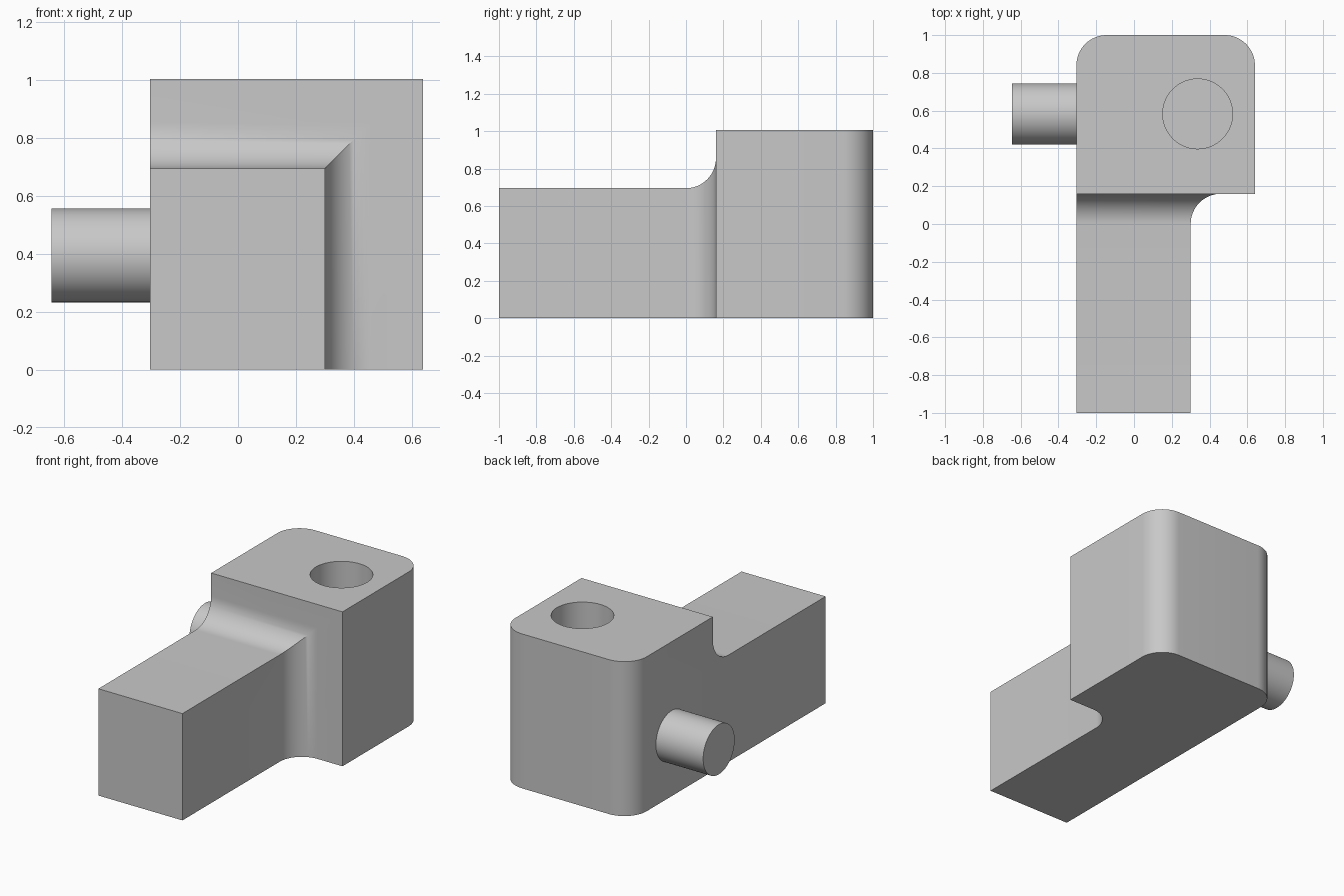
import bpy, bmesh
from math import pi, sin, cos, radians
from mathutils import Matrix, Vector

cube = bpy.data.objects.get("Cube")
if cube:
    bpy.data.objects.remove(cube, do_unlink=True)

# Main sizes
LEFT, RIGHT, ARM = 0.64, -0.305, 0.30
STEP, ARM_TOP, TOP, R = 0.16, 0.695, 1.005, 0.16

grey = bpy.data.materials.new("plain grey")
grey.use_nodes = True
colour = (0.58, 0.58, 0.58, 1)
grey.diffuse_color = colour
grey.node_tree.nodes["Principled BSDF"].inputs["Base Color"].default_value = colour


def make_object(name, bm):
    bmesh.ops.recalc_face_normals(bm, faces=bm.faces)
    mesh = bpy.data.meshes.new(name)
    bm.to_mesh(mesh)
    bm.free()
    mesh.materials.append(grey)
    obj = bpy.data.objects.new(name, mesh)
    bpy.context.collection.objects.link(obj)
    return obj


def arc(cx, cy, start, end, steps=16):
    angles = [radians(start + (end - start) * i / steps) for i in range(steps + 1)]
    return [(cx + R * cos(a), cy + R * sin(a)) for a in angles]


def prism(name, points, offset):
    """Extrude a closed loop of 3D points."""
    bm = bmesh.new()
    face = bm.faces.new([bm.verts.new(p) for p in points])
    result = bmesh.ops.extrude_face_region(bm, geom=[face], use_keep_orig=True)
    moved = [v for v in result["geom"] if isinstance(v, bmesh.types.BMVert)]
    bmesh.ops.translate(bm, verts=moved, vec=Vector(offset))
    return make_object(name, bm)


def cylinder(name, radius, depth, matrix):
    bm = bmesh.new()
    bmesh.ops.create_cone(bm, cap_ends=True, segments=64, radius1=radius,
                          radius2=radius, depth=depth, matrix=matrix)
    return make_object(name, bm)


def boolean(target, cutter, operation):
    cutter.hide_render = True
    mod = target.modifiers.new(operation.lower(), "BOOLEAN")
    mod.operation, mod.solver, mod.object = operation, "EXACT", cutter
    bpy.context.view_layer.objects.active = target
    bpy.ops.object.modifier_apply(modifier=mod.name)
    bpy.data.objects.remove(cutter, do_unlink=True)


# Plan outline: arm, concave fillet, block with rounded back corners
plan = ([(RIGHT, -1), (ARM, -1)]
        + arc(ARM + R, STEP - R, 180, 90)
        + [(LEFT, STEP)]
        + arc(LEFT - R, 1 - R, 0, 90)
        + arc(RIGHT + R, 1 - R, 90, 180))
body = prism("body", [(x, y, -0.1) for x, y in plan], (0, 0, 1.3))

# Side outline: lower arm, concave fillet, taller block
side = ([(1.1, 0), (1.1, TOP), (STEP, TOP)]
        + arc(STEP - R, ARM_TOP + R, 0, -90)
        + [(-1.1, ARM_TOP), (-1.1, 0)])
side_cutter = prism("side_cutter", [(-0.8, y, z) for y, z in side], (1.6, 0, 0))
boolean(body, side_cutter, "INTERSECT")

# Blind hole in the block
hole_depth = 0.6
hole = cylinder("hole_cutter", 0.185, 2 * hole_depth,
                Matrix.Translation((0.337, 0.583, TOP)))
boolean(body, hole, "DIFFERENCE")

# Side pin
pin = cylinder("side_pin", 0.162, 0.36,
               Matrix.Translation((-0.465, 0.583, 0.395)) @ Matrix.Rotation(pi / 2, 4, "Y"))

# Smooth the curved faces, keep edges sharp
for obj in (body, pin):
    bpy.ops.object.select_all(action="DESELECT")
    obj.select_set(True)
    bpy.context.view_layer.objects.active = obj
    bpy.ops.object.shade_smooth_by_angle(angle=radians(30))
